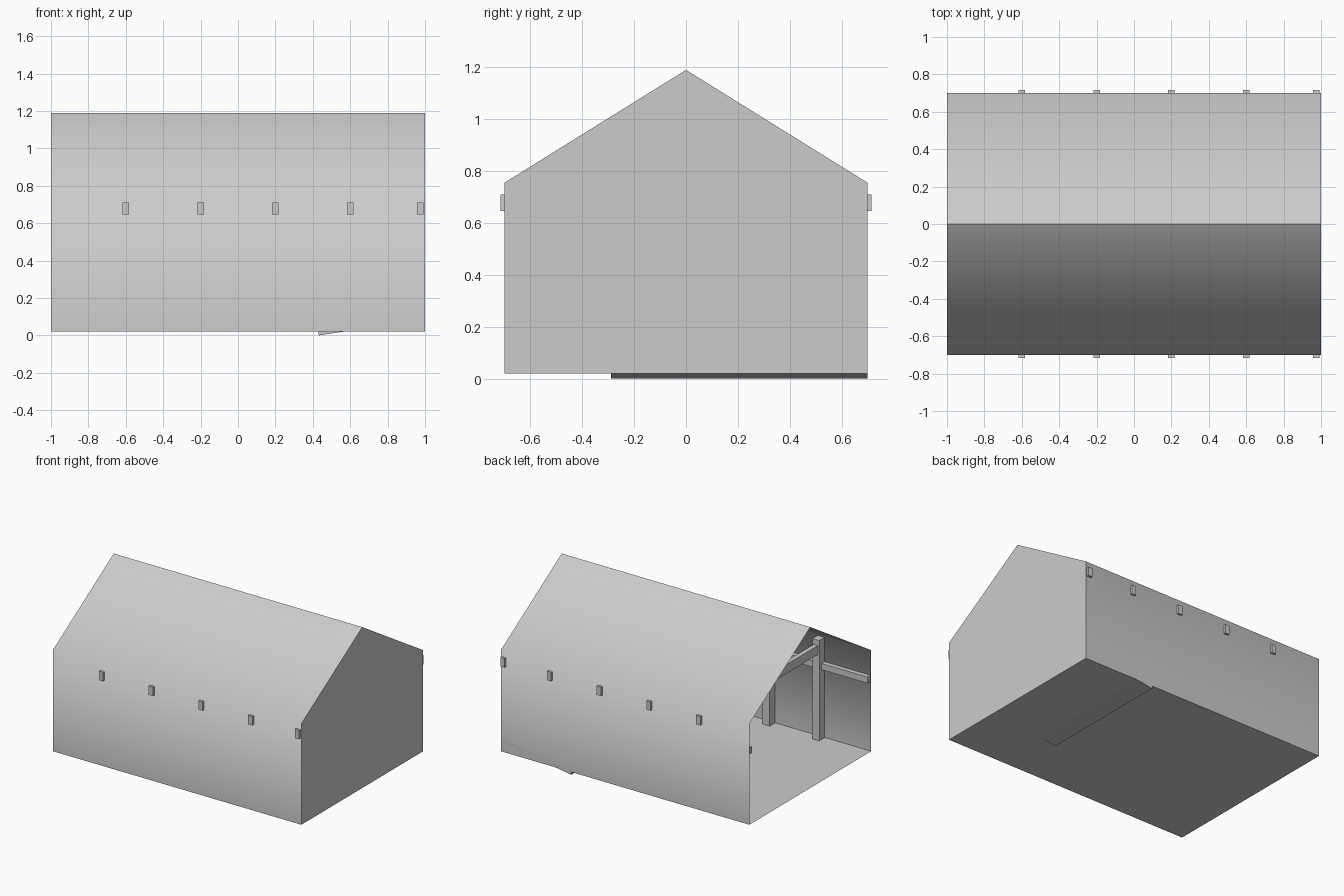
import bpy, bmesh, math

if "Cube" in bpy.data.objects:
    bpy.data.objects.remove(bpy.data.objects["Cube"])

W, FLOOR, EAVE, RIDGE = 0.70, 0.02, 0.755, 1.19
BAYS = [-0.6, -0.2, 0.2, 0.6, 0.975]


def box(name, center, size, tilt=0):
    bpy.ops.mesh.primitive_cube_add(size=1, location=center, rotation=(0, tilt, 0))
    ob = bpy.context.object
    ob.name = name
    ob.scale = size
    bpy.ops.object.transform_apply(location=False, rotation=False, scale=True)
    return ob


# Thin shell: floor, walls, roof and one gable, open at the left end
profile = [(-W, FLOOR), (W, FLOOR), (W, EAVE), (0, RIDGE), (-W, EAVE)]
bm = bmesh.new()
left = [bm.verts.new((-1, y, z)) for y, z in profile]
right = [bm.verts.new((1, y, z)) for y, z in profile]
for i in range(5):
    j = (i + 1) % 5
    bm.faces.new((left[i], left[j], right[j], right[i]))
bm.faces.new(right)
bmesh.ops.recalc_face_normals(bm, faces=bm.faces)
if sum(f.normal.x for f in bm.faces) < 0:
    bmesh.ops.reverse_faces(bm, faces=bm.faces)
mesh = bpy.data.meshes.new("barn_shell")
bm.to_mesh(mesh)
bm.free()
shell = bpy.data.objects.new("barn_shell", mesh)
bpy.context.collection.objects.link(shell)
bpy.context.view_layer.objects.active = shell
shell.select_set(True)
bpy.ops.object.shade_smooth_by_angle(angle=math.radians(60))
shell.select_set(False)

# Post and tie beam frames, beam ends poking through the walls
for x in BAYS:
    box("tie_beam", (x, 0, 0.678), (0.034, 1.432, 0.065))
    for s in (-1, 1):
        box("post", (min(x, 0.97), s * 0.665, 0.385), (0.055, 0.06, 0.73))

# Rails along both long walls
for s in (-1, 1):
    box("wall_rail", (0, s * 0.68, 0.55), (1.99, 0.035, 0.045))

# Slightly tilted platform by the closed gable, dipping through the floor
tilt = -math.atan(0.02 / 0.13)
length, thick = 0.56, 0.03
cx = 0.43 + math.cos(tilt) * length / 2
cz = -math.sin(tilt) * length / 2 + thick / 2
box("sloped_platform", (cx, 0.205, cz), (length, 0.99, thick), tilt)
